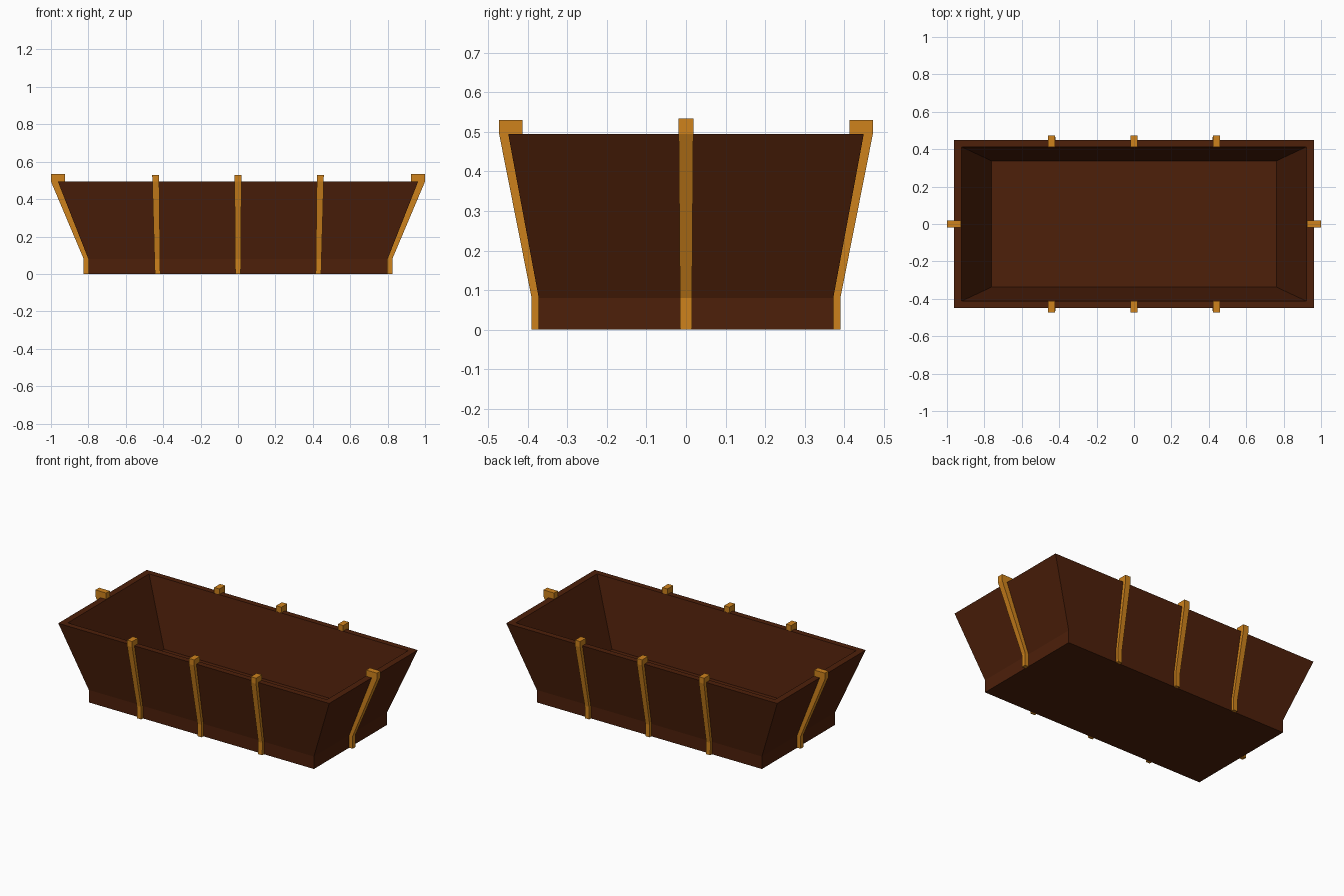
import bpy, bmesh

if "Cube" in bpy.data.objects:
    bpy.data.objects.remove(bpy.data.objects["Cube"])


def material(name, colour):
    m = bpy.data.materials.new(name)
    m.diffuse_color = (*colour, 1)
    m.use_nodes = True
    m.node_tree.nodes["Principled BSDF"].inputs["Base Color"].default_value = m.diffuse_color
    return m


dark_wood = material("dark wood", (0.074, 0.014, 0.003))
light_wood = material("light wood", (0.62, 0.225, 0.012))


def finish(name, bm, mat):
    bmesh.ops.recalc_face_normals(bm, faces=bm.faces)
    mesh = bpy.data.meshes.new(name)
    bm.to_mesh(mesh)
    bm.free()
    mesh.materials.append(mat)
    ob = bpy.data.objects.new(name, mesh)
    bpy.context.collection.objects.link(ob)
    return ob


# Open trough: rectangular rings going up the outside, over the rim, down to the floor
rings = [(0.80, 0.372, 0), (0.80, 0.372, 0.08), (0.963, 0.449, 0.494),
         (0.921, 0.412, 0.494), (0.763, 0.338, 0.08)]
bm = bmesh.new()
loops = [[bm.verts.new((sx * x, sy * y, z))
          for sx, sy in ((-1, -1), (1, -1), (1, 1), (-1, 1))] for x, y, z in rings]
for a, b in zip(loops, loops[1:]):
    for i in range(4):
        j = (i + 1) % 4
        bm.faces.new((a[i], a[j], b[j], b[i]))
bm.faces.new(loops[0][::-1])
bm.faces.new(loops[-1])
finish("trough", bm, dark_wood)


# Ribs: rows of (inner distance, inner height, outer distance, outer height), slightly wider at the top
def rib(name, rows, hook, place):
    profile = [(r[0], r[1]) for r in rows] + [hook[0], hook[1]] + [(r[2], r[3]) for r in rows[::-1]]
    n, k = len(profile), len(rows)
    bm = bmesh.new()
    sides = [[bm.verts.new(place(u, s * (0.0145 + 0.004 * min(z / 0.5, 1)), z))
              for u, z in profile] for s in (-1, 1)]
    for i in range(n):
        j = (i + 1) % n
        bm.faces.new((sides[0][i], sides[0][j], sides[1][j], sides[1][i]))
    for v in sides:
        for i in range(k - 1):
            bm.faces.new((v[i], v[i + 1], v[n - 2 - i], v[n - 1 - i]))
        # hook over the rim
        bm.faces.new((v[k - 1], v[k], v[k + 1], v[k + 2]))
    finish(name, bm, light_wood)


end_rows = [(0.80, 0, 0.825, 0), (0.80, 0.08, 0.825, 0.08), (0.963, 0.494, 1.0, 0.494)]
end_hook = [(0.924, 0.494), (0.924, 0.534), (1.0, 0.534)]
long_rows = [(0.372, 0, 0.39, 0), (0.372, 0.08, 0.39, 0.08), (0.449, 0.494, 0.472, 0.494)]
long_hook = [(0.413, 0.494), (0.413, 0.53), (0.472, 0.53)]


def hooked_rib(name, rows, hook, place):
    # the hook is an upper row whose inner side reaches in over the rim
    inner, top_in, top_out = hook
    rib(name, rows + [(*inner, rows[-1][2], rows[-1][3] + 0.002)], (top_in, top_out), place)


for s, side in ((-1, "left"), (1, "right")):
    hooked_rib(side + "_end_rib", end_rows, end_hook, lambda u, w, z: (s * u, w, z))

for s, side in ((-1, "front"), (1, "back")):
    for k, pos in ((-1, "left"), (0, "middle"), (1, "right")):
        # outer ribs lean outward a little
        hooked_rib(f"{side}_{pos}_rib", long_rows, long_hook,
                   lambda u, w, z: (k * (0.43 + 0.01 * min(z / 0.5, 1)) + w, s * u, z))
